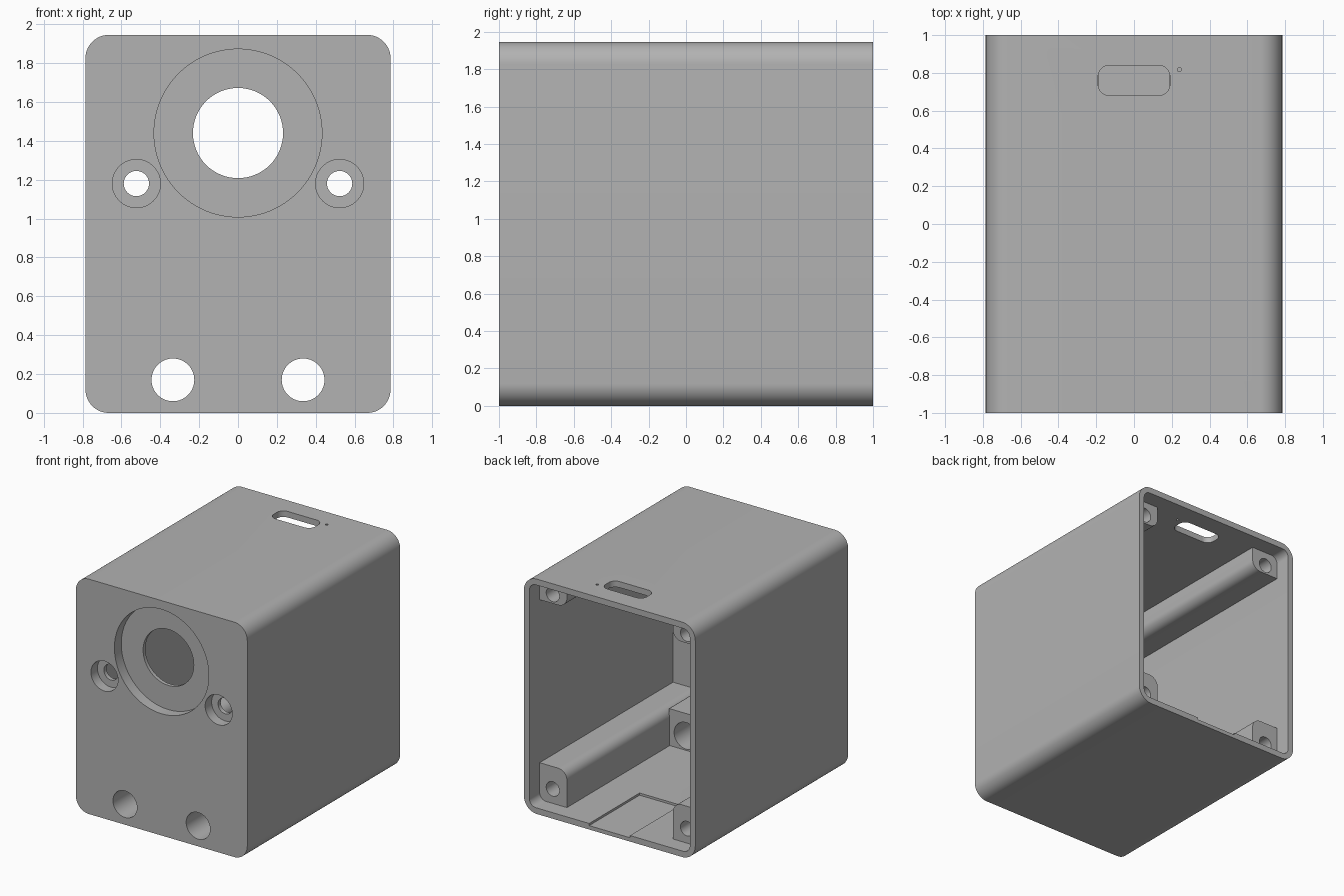
import bpy, bmesh, math

if "Cube" in bpy.data.objects:
    bpy.data.objects.remove(bpy.data.objects["Cube"])

W, H = 0.785, 1.945          # half width and height of the housing
T = 0.05                     # side wall thickness
FRONT = -0.88                # inner face of the front wall
POST_END = 0.865             # back end of the screw posts

grey = bpy.data.materials.new("light grey")
grey.diffuse_color = (0.448, 0.448, 0.448, 1)
grey.use_nodes = True
grey.node_tree.nodes["Principled BSDF"].inputs["Base Color"].default_value = grey.diffuse_color


def outline(x0, x1, y0, y1, radii, seg=12):
    """Rectangle outline with radii for its four corners, counter-clockwise from lower left."""
    pts = []
    corners = [(x0, y0, 1, 1), (x1, y0, -1, 1), (x1, y1, -1, -1), (x0, y1, 1, -1)]
    for i, ((x, y, sx, sy), r) in enumerate(zip(corners, radii)):
        if r == 0:
            pts.append((x, y))
            continue
        for k in range(seg + 1):
            a = math.pi * (1 + i / 2) + math.pi / 2 * k / seg
            pts.append((x + sx * r + r * math.cos(a), y + sy * r + r * math.sin(a)))
    return pts


def circle(x, y, r, n=64):
    return [(x + r * math.cos(2 * math.pi * k / n), y + r * math.sin(2 * math.pi * k / n))
            for k in range(n)]


def prism(name, pts, lo, hi, axis="y"):
    """Extrude an outline from lo to hi along y (outline in x, z) or z (outline in x, y)."""
    bm = bmesh.new()
    place = (lambda p, d: (p[0], d, p[1])) if axis == "y" else (lambda p, d: (p[0], p[1], d))
    a = [bm.verts.new(place(p, lo)) for p in pts]
    b = [bm.verts.new(place(p, hi)) for p in pts]
    bm.faces.new(a)
    bm.faces.new(b)
    for i in range(len(pts)):
        j = (i + 1) % len(pts)
        bm.faces.new((a[i], a[j], b[j], b[i]))
    bmesh.ops.recalc_face_normals(bm, faces=bm.faces)
    me = bpy.data.meshes.new(name)
    bm.to_mesh(me)
    bm.free()
    me.materials.append(grey)
    ob = bpy.data.objects.new(name, me)
    bpy.context.collection.objects.link(ob)
    return ob


def cut(ob, cutters):
    """Subtract every cutter, then remove it."""
    bpy.context.view_layer.objects.active = ob
    for c in cutters:
        m = ob.modifiers.new("cut", "BOOLEAN")
        m.operation, m.solver, m.object = "DIFFERENCE", "EXACT", c
        bpy.ops.object.modifier_apply(modifier=m.name)
        bpy.data.objects.remove(c)


def smooth(ob):
    bpy.ops.object.select_all(action="DESELECT")
    ob.select_set(True)
    bpy.context.view_layer.objects.active = ob
    bpy.ops.object.shade_smooth_by_angle(angle=math.radians(30))


# Housing: rounded box, open at the back
housing = prism("housing", outline(-W, W, 0, H, [0.12] * 4), -1, 1)
cutters = [
    prism("cavity", outline(-W + T, W - T, T, H - T, [0.06] * 4), FRONT, 1.1),
    prism("floor_recess", outline(-0.187, 0.187, 0.34, 1.1, [0] * 4), 0.032, 0.2, "z"),
    prism("lens_recess", circle(0, 1.44, 0.432, 96), -1.1, -0.91),
    prism("lens_hole", circle(0, 1.44, 0.232), -1.1, -0.8),
    prism("top_slot", outline(-0.19, 0.19, 0.68, 0.84, [0.06] * 4), 1.8, 2.1, "z"),
    prism("pin_hole", circle(0.24, 0.817, 0.011, 16), 1.8, 2.1, "z"),
]
for s in (-1, 1):
    cutters += [
        prism("side_counterbore", circle(s * 0.523, 1.18, 0.124), -1.1, -0.915),
        prism("side_hole", circle(s * 0.523, 1.18, 0.065, 48), -1.1, -0.8),
        prism("lower_hole", circle(s * 0.335, 0.17, 0.11), -1.1, -0.8),
    ]
cut(housing, cutters)
smooth(housing)

for s, side in ((-1, "left"), (1, "right")):
    x0, x1 = sorted((s * 0.485, s * 0.745))
    # Lower and upper screw posts along the corners, rounded on the inner edge
    for level, z0, z1, hz in (("lower", 0.04, 0.355, 0.17), ("upper", 1.705, 1.905, 1.78)):
        radii = [0] * 4
        if level == "lower":
            radii[3 if s > 0 else 2] = 0.08
        else:
            radii[0 if s > 0 else 1] = 0.08
        post = prism(f"{level}_{side}_post", outline(x0, x1, z0, z1, radii), FRONT - 0.01, POST_END)
        cut(post, [prism("screw_hole", circle(s * 0.615, hz, 0.06, 48), 0.45, 1)])
        smooth(post)
    # Block that guides each lower front hole
    b0, b1 = sorted((s * 0.165, s * 0.49))
    block = prism(f"{side}_hole_block", outline(b0, b1, 0.04, 0.355, [0] * 4), FRONT - 0.01, -0.48)
    cut(block, [prism("block_hole", circle(s * 0.335, 0.17, 0.11), -1, 0)])
    smooth(block)
